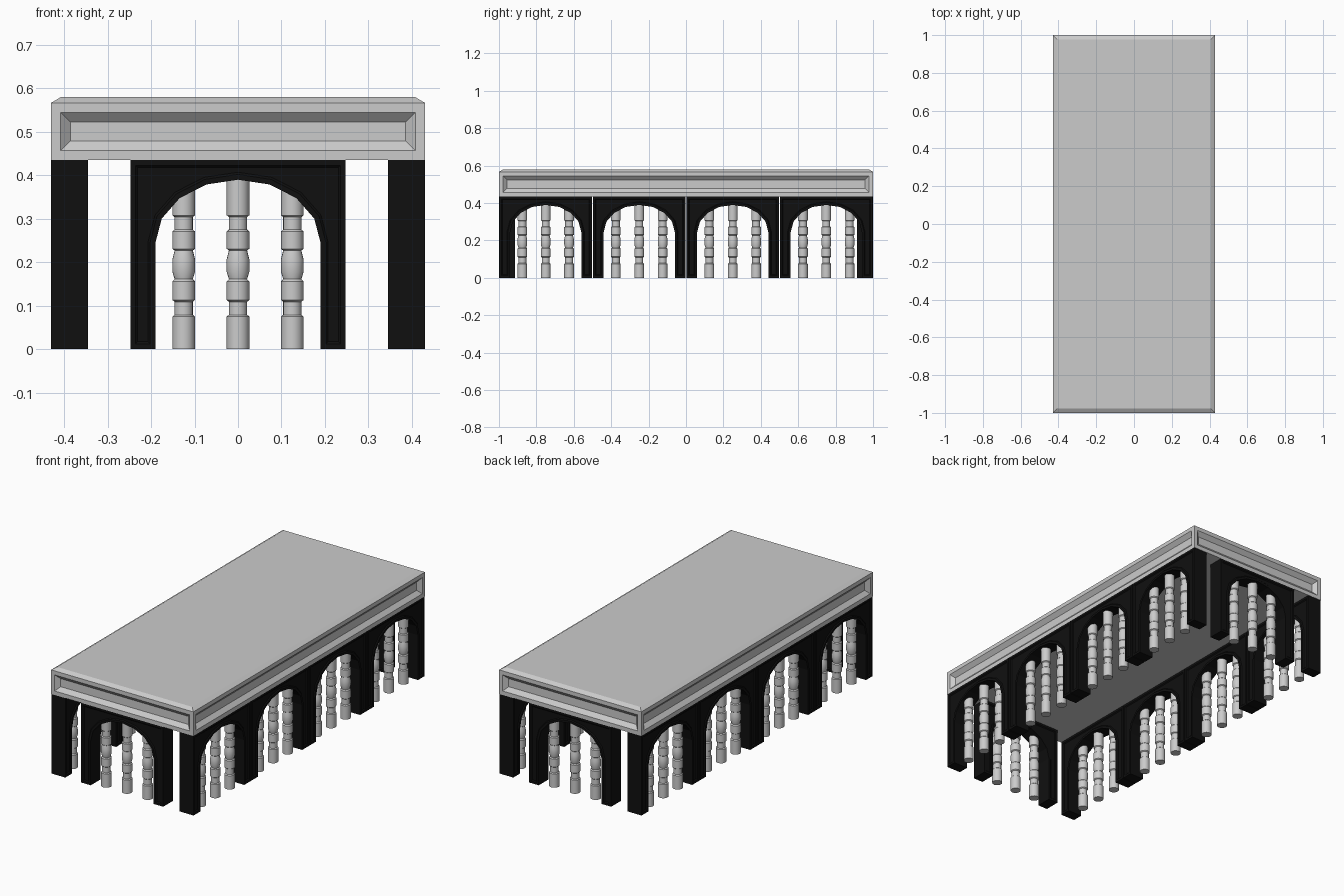
import bpy, bmesh, math
from mathutils import Matrix

cube = bpy.data.objects.get("Cube")
if cube:
    bpy.data.objects.remove(cube, do_unlink=True)


def material(name, value):
    mat = bpy.data.materials.new(name)
    mat.use_nodes = True
    colour = (value, value, value, 1)
    mat.diffuse_color = colour
    mat.node_tree.nodes["Principled BSDF"].inputs["Base Color"].default_value = colour
    return mat


STONE = material("pale_grey", 0.6)
BLACK = material("black", 0.005)


def finish(bm, name, mat):
    bmesh.ops.recalc_face_normals(bm, faces=bm.faces)
    mesh = bpy.data.meshes.new(name)
    bm.to_mesh(mesh)
    bm.free()
    mesh.materials.append(mat)
    return mesh


def place(name, mesh, x=0, y=0, turn=0):
    obj = bpy.data.objects.new(name, mesh)
    obj.location = (x, y, 0)
    obj.rotation_euler.z = turn
    bpy.context.collection.objects.link(obj)
    return obj


def inset(bm, faces, thickness, depth=0):
    bmesh.ops.inset_individual(bm, faces=faces, thickness=thickness,
                               depth=depth, use_even_offset=True)


HALF_W, HALF_L = 0.43, 1.0
UNDERSIDE, RIM, TOP = 0.435, 0.567, 0.58
DEPTH = 0.085


# Table top: bevelled upper edge and a sunken panel on each side
def make_top():
    bm = bmesh.new()
    size = Matrix.Diagonal((2 * HALF_W, 2 * HALF_L, RIM - UNDERSIDE, 1))
    bmesh.ops.create_cube(bm, size=1,
                          matrix=Matrix.Translation((0, 0, (RIM + UNDERSIDE) / 2)) @ size)
    bm.normal_update()
    upper = [f for f in bm.faces if f.normal.z > 0.9]
    sides = [f for f in bm.faces if abs(f.normal.z) < 0.1]
    inset(bm, sides, 0.022)
    inset(bm, sides, 0.022, -0.02)
    inset(bm, upper, 0.022, TOP - RIM)
    return finish(bm, "table_top", STONE)


# Arch: two legs joined by a faceted elliptical head, with a sunken face
def make_arch():
    half, open_half, spring, rise, steps = 0.248, 0.19, 0.245, 0.145, 8
    outline = [(-open_half, 0), (-half, 0), (-half, UNDERSIDE),
               (half, UNDERSIDE), (half, 0), (open_half, 0)]
    for i in range(steps + 1):
        a = math.pi * i / steps
        outline.append((open_half * math.cos(a), spring + rise * math.sin(a)))
    bm = bmesh.new()
    face = bm.faces.new([bm.verts.new((x, -DEPTH / 2, z)) for x, z in outline])
    moved = bmesh.ops.extrude_face_region(bm, geom=[face], use_keep_orig=True)["geom"]
    bmesh.ops.translate(bm, vec=(0, DEPTH, 0),
                        verts=[v for v in moved if isinstance(v, bmesh.types.BMVert)])
    bmesh.ops.recalc_face_normals(bm, faces=bm.faces)
    broad = [f for f in bm.faces if len(f.verts) > 4]
    inset(bm, broad, 0.012)
    inset(bm, broad, 0.005, -0.005)
    return finish(bm, "arch", BLACK)


# Baluster: turned profile of drums, necks and a central bulge
def make_baluster():
    wide, neck, sides = 0.026, 0.021, 20
    profile = [(wide, 0), (wide, 0.075), (neck, 0.079), (neck, 0.109),
               (wide, 0.113), (wide, 0.156), (neck, 0.161), (wide, 0.178),
               (wide, 0.207), (neck, 0.227), (wide, 0.231), (wide, 0.271),
               (neck, 0.275), (neck, 0.304), (wide, 0.308), (wide, 0.4)]
    bm = bmesh.new()
    rings = []
    for r, z in profile:
        angles = [math.tau * i / sides for i in range(sides)]
        rings.append([bm.verts.new((r * math.cos(a), r * math.sin(a), z)) for a in angles])
    for low, high in zip(rings, rings[1:]):
        for i in range(sides):
            j = (i + 1) % sides
            bm.faces.new((low[i], low[j], high[j], high[i])).smooth = True
    bm.faces.new(rings[0][::-1])
    bm.faces.new(rings[-1])
    mesh = finish(bm, "baluster", STONE)
    mesh.set_sharp_from_angle(angle=math.radians(20))
    return mesh


place("table_top", make_top())
arch, baluster = make_arch(), make_baluster()


# One bay: an arch with three balusters standing in its opening
def bay(name, x, y, along_y):
    place(name + "_arch", arch, x, y, math.pi / 2 if along_y else 0)
    for i in (-1, 0, 1):
        shift = 0.125 * i
        place(name + "_baluster", baluster,
              x + (0 if along_y else shift), y + (shift if along_y else 0))


# Bays along both long sides and one at each end
for side, sx in (("right", -1), ("left", 1)):
    for y in (-0.75, -0.25, 0.25, 0.75):
        bay(side, sx * (HALF_W - DEPTH / 2), y, True)
for end, sy in (("front", -1), ("back", 1)):
    bay(end, 0, sy * (HALF_L - DEPTH / 2), False)
